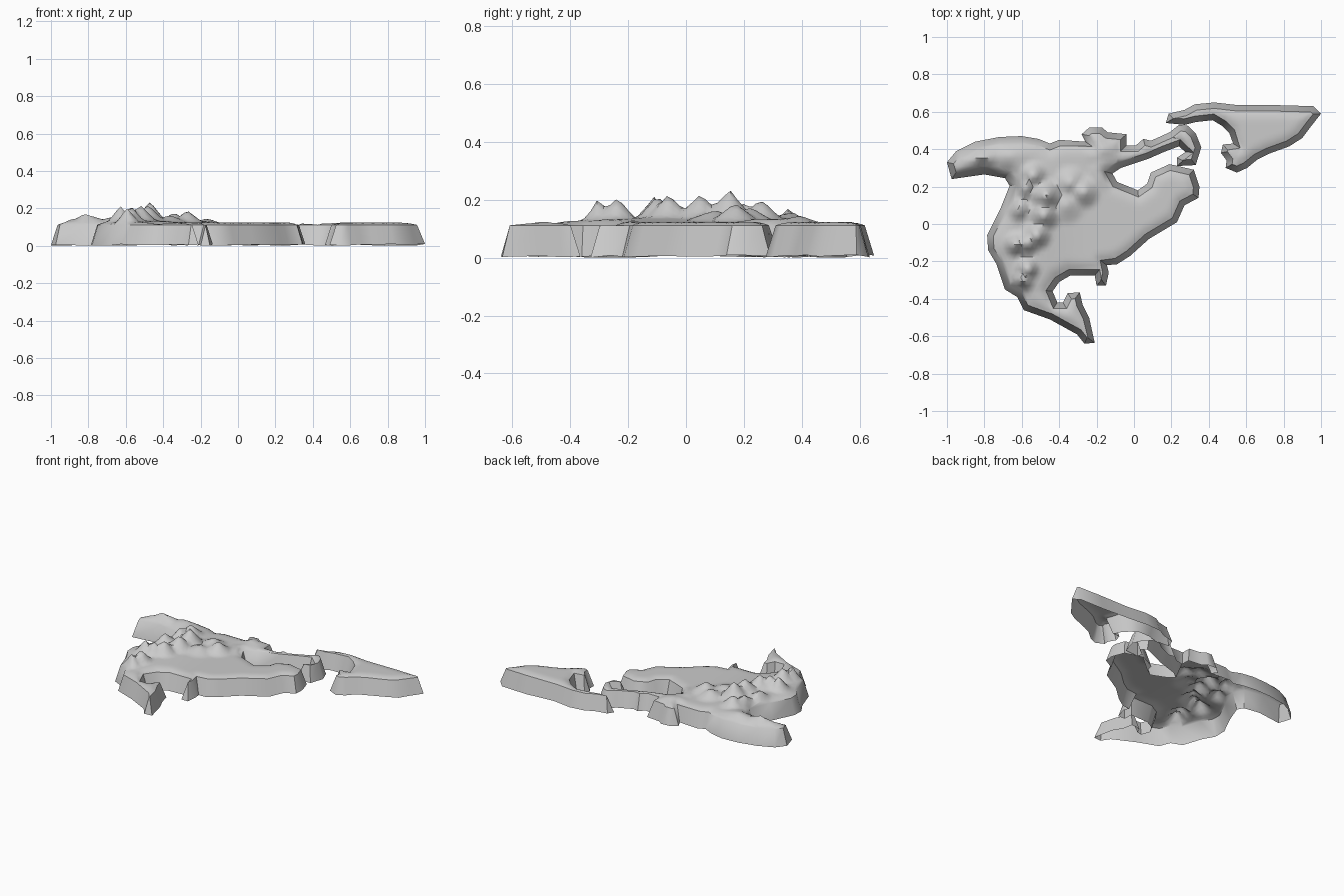
import bpy, bmesh, math, random
from mathutils import Vector
from mathutils.geometry import delaunay_2d_cdt, intersect_point_line

if "Cube" in bpy.data.objects:
    bpy.data.objects.remove(bpy.data.objects["Cube"])

random.seed(4)

# Coastlines in hundredths of a unit, clockwise seen from above
MAINLAND = [
    (-100, 33), (-95, 39), (-85, 44), (-72, 46.5), (-60, 47), (-51, 45.5), (-45, 43), (-40, 45), (-26, 44),
    (-28, 48), (-24, 51.5), (-17, 51.5), (-14, 49), (-4, 48), (-4, 42), (1, 42), (5, 45.5), (9, 44.5),
    (19, 49), (24, 53), (29, 52.5), (33, 48.5), (36, 41), (33, 31.5), (23, 31), (23, 35.5), (27.5, 38.5),
    (24, 41.5), (16, 38.5), (8, 35), (-7, 30), (-11.5, 27), (-9, 22.5), (2, 18), (7, 21.5), (9, 27.5),
    (19, 32), (32, 29), (35, 20), (34.5, 14), (27, 10), (23, 1), (8, -8), (-2, -17), (-9, -21.5),
    (-14.5, -22), (-13.5, -26), (-15, -33), (-20, -33), (-21, -27.5), (-34, -27.5), (-40, -31),
    (-43.5, -36), (-41, -42), (-38, -42), (-35.5, -37), (-29, -36.5), (-27.5, -43), (-24, -50),
    (-21, -63.5), (-26.5, -64), (-30.5, -59), (-45, -51), (-59, -46), (-62.5, -39), (-69, -35),
    (-73.5, -21.5), (-78, -14), (-78.5, -6), (-71.5, 8), (-66.5, 20.5), (-69, 24.5), (-80, 26.5), (-97.5, 24)]
NORTH_ISLAND = [
    (17, 54), (18.5, 59), (27, 61), (32.5, 64), (43, 65), (56, 63.5), (78, 63.5), (96, 63), (100, 59),
    (94.5, 52), (90, 46), (83, 41.5), (72, 37.5), (66, 34.5), (60.5, 30), (55, 27.5), (49, 30), (49.5, 34),
    (46.5, 38), (47.5, 42.5), (53, 43), (51, 48.5), (47, 52.5), (42, 55.5), (33, 54.5), (27, 53)]

# Mountains: x, y, height, radius
PEAKS = [
    (-.82, .355, .05, .15), (-.66, .37, .03, .15), (-.60, -.31, .085, .07), (-.57, -.24, .08, .07),
    (-.63, -.11, .08, .07), (-.57, -.10, .08, .07), (-.52, -.06, .08, .08), (-.48, .05, .08, .09),
    (-.47, .15, .10, .09), (-.59, .20, .075, .07), (-.54, .26, .07, .08), (-.62, .08, .06, .07),
    (-.27, .17, .065, .09), (-.34, .22, .05, .09), (-.36, .10, .035, .10), (-.15, .28, .03, .10),
    (-.18, .40, .025, .10)]


def inset(pts, amount):
    """Move every coast point inland along its mitre."""
    out = []
    for i, p in enumerate(pts):
        a = (p - pts[i - 1]).normalized()
        b = (pts[(i + 1) % len(pts)] - p).normalized()
        n1, n2 = Vector((a.y, -a.x)), Vector((b.y, -b.x))
        m = (n1 + n2)
        m.normalize()
        out.append(p + m * amount / max(m.dot(n1), .72))
    return out


def coast_distance(p, ring):
    best = 9
    for i, b in enumerate(ring):
        q, t = intersect_point_line(p, ring[i - 1], b)
        t = min(max(t, 0), 1)
        best = min(best, (p - ring[i - 1].lerp(b, t)).length)
    return best


def relief(p, d):
    """Rounded shore, low plain and mountain peaks."""
    s = min(d / .05, 1)
    z = .112 + .012 * s * (2 - s)
    inland = min(d / .06, 1)
    peak = 0
    for x, y, h, r in PEAKS:
        t = max(0, 1 - math.hypot(p.x - x, p.y - y) / r)
        peak = max(peak, h * t ** 1.15)
    # broad western upland
    up = .018 * math.exp(-((p.x + .52) / .16) ** 2 - ((p.y - .02) / .33) ** 2)
    return z + inland * (peak + up)


def landmass(name, coast, width):
    base = [Vector(c) / 100 for c in coast]
    rim = inset(base, width)
    n = len(base)
    # interior sample grid, kept a little away from the rim
    step, inner = .022, []
    for i in range(-46, 47):
        for j in range(-30, 31):
            p = Vector((i * step + (j % 2) * step / 2, j * step))
            inside = False
            for k, b in enumerate(rim):
                a = rim[k - 1]
                if (a.y > p.y) != (b.y > p.y) and p.x < a.x + (p.y - a.y) * (b.x - a.x) / (b.y - a.y):
                    inside = not inside
            if inside and coast_distance(p, rim) > .009:
                inner.append(p)
    edges = [(i, (i + 1) % n) for i in range(n)]
    vs, _, fs, orig, _, _ = delaunay_2d_cdt(rim + inner, edges, [], 1, 1e-5)
    bm = bmesh.new()
    top = [bm.verts.new((v.x, v.y, relief(v, coast_distance(v, rim)))) for v in vs]
    for f in fs:
        bm.faces.new([top[i] for i in f])
    # sloping cliff, open underneath
    where = {o: i for i, os in enumerate(orig) for o in os}
    foot = [bm.verts.new((b.x, b.y, random.uniform(0, .01))) for b in base]
    for i in range(n):
        j = (i + 1) % n
        a, b = top[where[i]], top[where[j]]
        if a != b:
            bm.faces.new((foot[j], foot[i], a, b))
    bmesh.ops.recalc_face_normals(bm, faces=bm.faces)
    if sum(f.normal.z for f in bm.faces) < 0:
        bmesh.ops.reverse_faces(bm, faces=bm.faces)
    me = bpy.data.meshes.new(name)
    bm.to_mesh(me)
    bm.free()
    ob = bpy.data.objects.new(name, me)
    bpy.context.collection.objects.link(ob)
    bpy.context.view_layer.objects.active = ob
    ob.select_set(True)
    bpy.ops.object.shade_smooth_by_angle(angle=math.radians(45))
    ob.select_set(False)


landmass("mainland", MAINLAND, .032)
landmass("northern_island", NORTH_ISLAND, .032)
